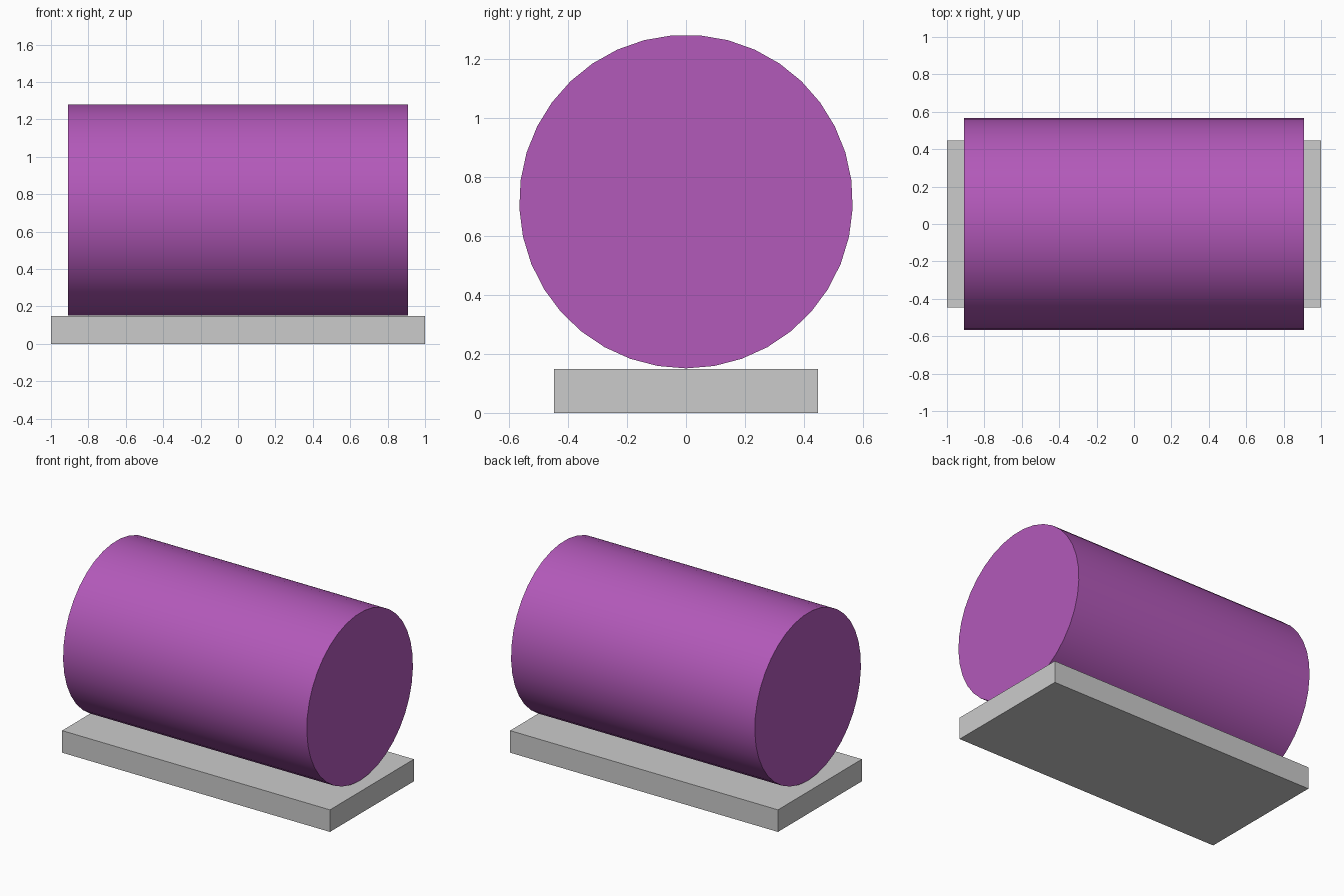
import bpy, bmesh, math

if "Cube" in bpy.data.objects:
    bpy.data.objects.remove(bpy.data.objects["Cube"])

SIDES = 37
RADIUS = 0.566
HALF_LEN = 0.91
CENTRE_Z = 0.717

# Flat rectangular base
bpy.ops.mesh.primitive_cube_add(size=1, location=(0, 0, 0.0745))
base = bpy.context.object
base.name = "base_plate"
base.scale = (2.0, 0.895, 0.149)
bpy.ops.object.transform_apply(location=False, rotation=False, scale=True)

# Drum lying along x: a ring with one corner straight down, extruded
bm = bmesh.new()
ring = []
for i in range(SIDES):
    a = math.tau * i / SIDES
    ring.append(bm.verts.new((-HALF_LEN, RADIUS * math.sin(a), -RADIUS * math.cos(a))))
cap = bm.faces.new(ring)
ext = bmesh.ops.extrude_face_region(bm, geom=[cap], use_keep_orig=True)
new_verts = [g for g in ext["geom"] if isinstance(g, bmesh.types.BMVert)]
bmesh.ops.translate(bm, verts=new_verts, vec=(2 * HALF_LEN, 0, 0))
bmesh.ops.recalc_face_normals(bm, faces=bm.faces)
mesh = bpy.data.meshes.new("drum")
bm.to_mesh(mesh)
bm.free()
drum = bpy.data.objects.new("drum", mesh)
drum.location.z = CENTRE_Z
bpy.context.collection.objects.link(drum)

# Purple drum, smooth sides with sharp end rims
purple = bpy.data.materials.new("purple")
purple.diffuse_color = (0.45, 0.1, 0.49, 1)
purple.use_nodes = True
purple.node_tree.nodes["Principled BSDF"].inputs["Base Color"].default_value = purple.diffuse_color
mesh.materials.append(purple)
bpy.ops.object.select_all(action='DESELECT')
drum.select_set(True)
bpy.context.view_layer.objects.active = drum
bpy.ops.object.shade_smooth_by_angle(angle=math.radians(30))
